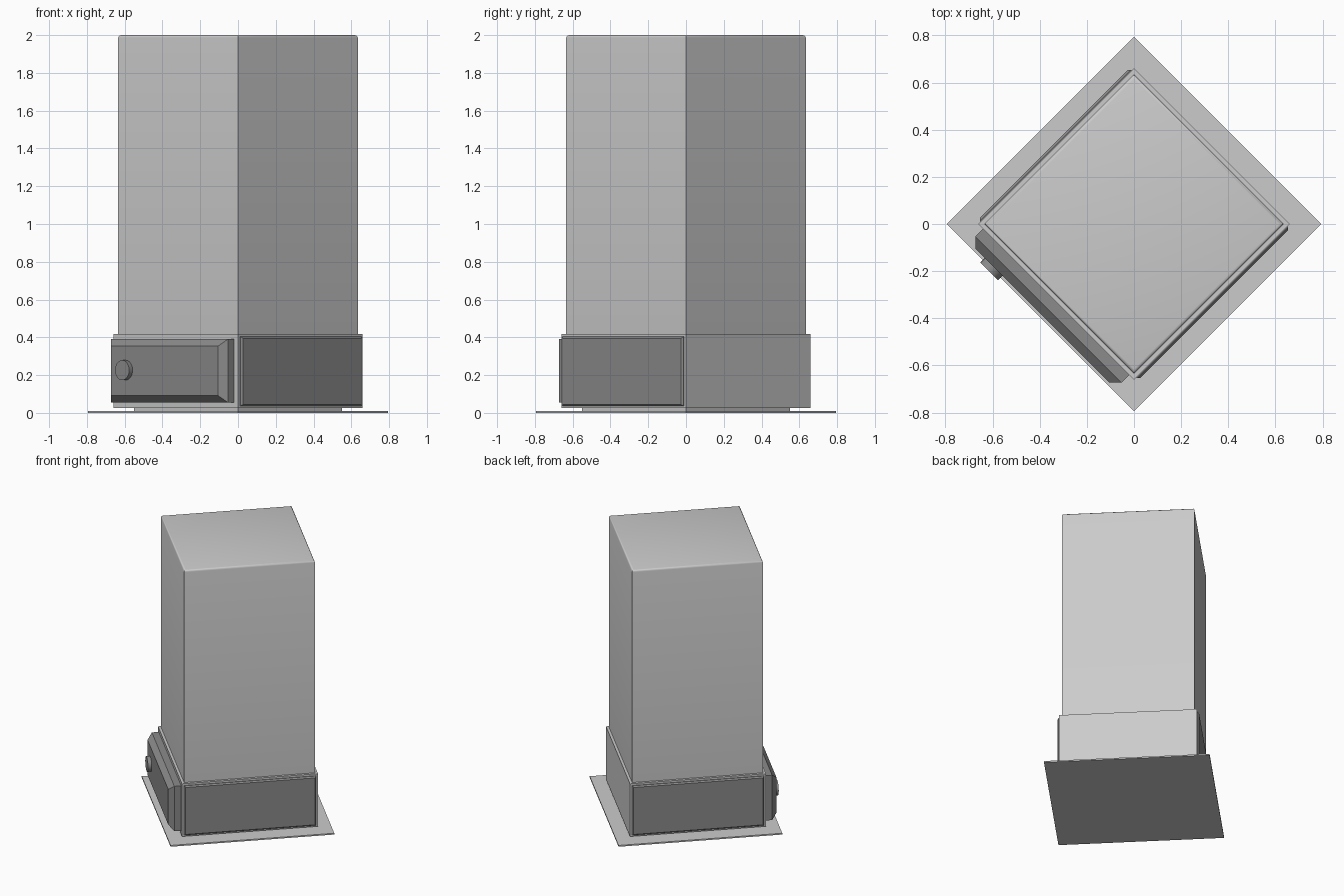
import bpy, bmesh
from math import radians
from mathutils import Matrix

if "Cube" in bpy.data.objects:
    bpy.data.objects.remove(bpy.data.objects["Cube"])

TURN = Matrix.Rotation(radians(45), 4, 'Z')  # the whole model stands on its corner

dark = bpy.data.materials.new("dark_grey")
dark.diffuse_color = (0.26, 0.26, 0.26, 1)
dark.use_nodes = True
dark.node_tree.nodes["Principled BSDF"].inputs["Base Color"].default_value = dark.diffuse_color


def finish(name, bm, mat=None):
    bmesh.ops.recalc_face_normals(bm, faces=bm.faces)
    bm.transform(TURN)
    me = bpy.data.meshes.new(name)
    bm.to_mesh(me)
    bm.free()
    ob = bpy.data.objects.new(name, me)
    bpy.context.collection.objects.link(ob)
    if mat:
        me.materials.append(mat)
    return ob


def box(lo, hi):
    bm = bmesh.new()
    bmesh.ops.create_cube(bm, size=1)
    for v in bm.verts:
        v.co = [lo[i] + (v.co[i] + 0.5) * (hi[i] - lo[i]) for i in range(3)]
    return bm


def chamfer(bm, axis, value, width, segments=1):
    # bevel the edges of the box face lying at the given coordinate
    edges = [e for e in bm.edges if all(abs(v.co[axis] - value) < 1e-5 for v in e.verts)]
    bmesh.ops.bevel(bm, geom=edges, offset=width, segments=segments,
                    profile=0.5, affect='EDGES')


def slab(name, half, z0, z1):
    return finish(name, box((-half, -half, z0), (half, half, z1)))


# Floor plate, recessed plinth and base housing
slab("floor_plate", 0.562, 0.0, 0.01)
slab("plinth", 0.389, 0.01, 0.027)
slab("base_housing", 0.467, 0.025, 0.418)

# Tall body with softly rounded top edges
bm = box((-0.449, -0.449, 0.41), (0.449, 0.449, 2.0))
chamfer(bm, 2, 2.0, 0.014, 3)
body = finish("tall_body", bm)
bpy.context.view_layer.objects.active = body
body.select_set(True)
bpy.ops.object.shade_smooth_by_angle(angle=radians(40))
body.select_set(False)

# Flat side panels on two opposite faces
for side, name in ((-1, "side_panel_front"), (1, "side_panel_back")):
    bm = box((-0.453, min(side * 0.46, side * 0.481), 0.036),
             (0.453, max(side * 0.46, side * 0.481), 0.404))
    chamfer(bm, 1, side * 0.481, 0.009)
    finish(name, bm, dark)

# Thick front cover with chamfered face
bm = box((-0.55, -0.438, 0.055), (-0.46, 0.438, 0.39))
chamfer(bm, 0, -0.55, 0.036)
finish("front_cover", bm, dark)

# Round knob
bm = bmesh.new()
bmesh.ops.create_cone(bm, cap_ends=True, segments=32, radius1=0.053, radius2=0.053, depth=0.036,
                      matrix=Matrix.Translation((-0.558, 0.292, 0.226))
                      @ Matrix.Rotation(radians(90), 4, 'Y'))
knob = finish("knob", bm, dark)
bpy.context.view_layer.objects.active = knob
knob.select_set(True)
bpy.ops.object.shade_smooth_by_angle(angle=radians(30))
